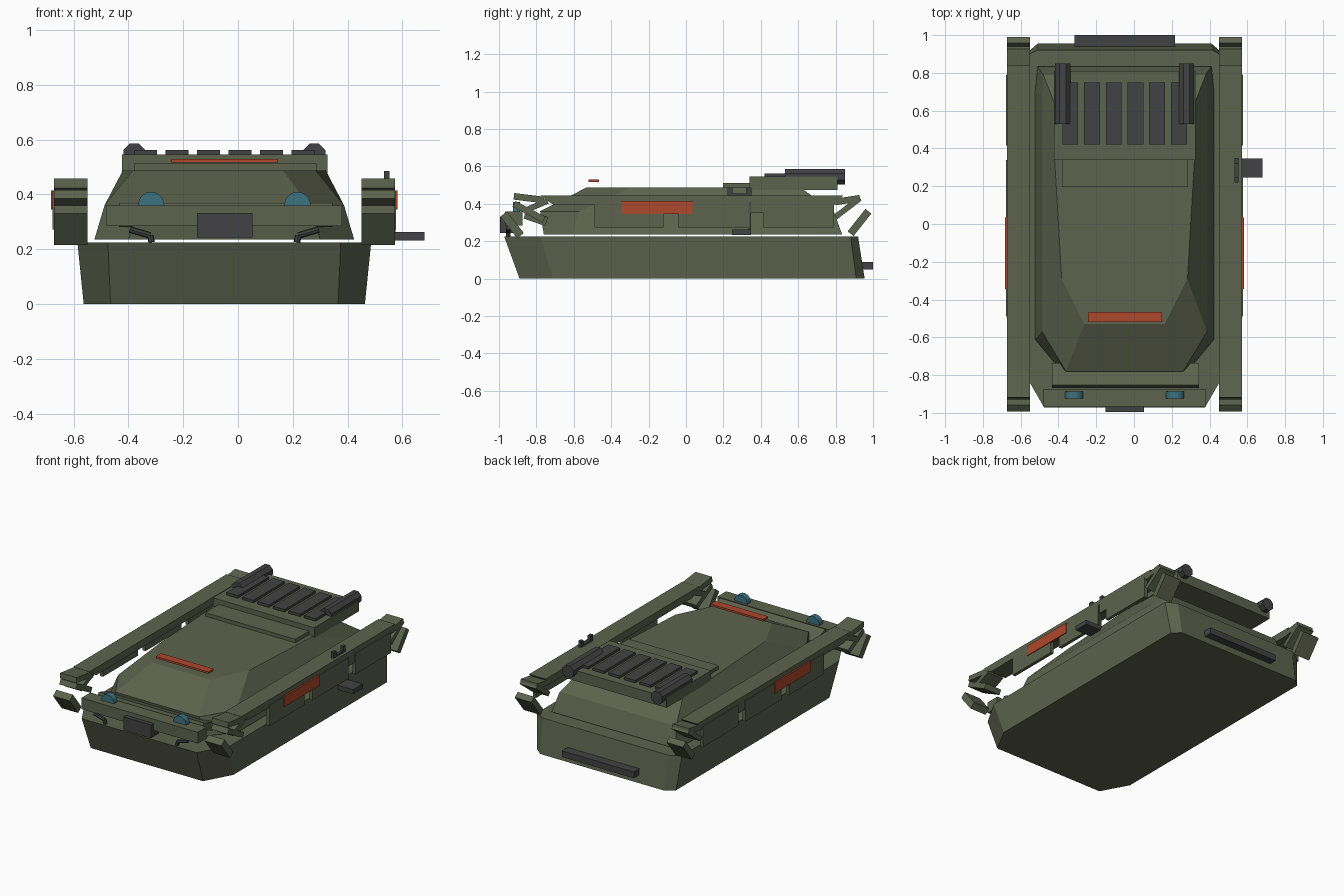
import bpy, bmesh, math
from mathutils import Matrix, Vector

cube = bpy.data.objects.get("Cube")
if cube:
    bpy.data.objects.remove(cube, do_unlink=True)

CX = -0.05  # centre line of the vehicle


def material(name, rgb):
    m = bpy.data.materials.new(name)
    m.use_nodes = True
    m.diffuse_color = (*rgb, 1)
    m.node_tree.nodes["Principled BSDF"].inputs["Base Color"].default_value = (*rgb, 1)
    return m


GREEN = material("olive green", (0.11, 0.125, 0.075))
DARK = material("dark grey", (0.055, 0.055, 0.058))
ORANGE = material("rust orange", (0.42, 0.065, 0.025))
BLUE = material("lamp blue", (0.045, 0.17, 0.22))


def finish(name, bm, mat):
    bmesh.ops.recalc_face_normals(bm, faces=bm.faces)
    me = bpy.data.meshes.new(name)
    bm.to_mesh(me)
    bm.free()
    me.materials.append(mat)
    ob = bpy.data.objects.new(name, me)
    bpy.context.collection.objects.link(ob)
    return ob


def box(name, x, y, z, mat):
    """Box from (low, high) ranges on each axis."""
    bm = bmesh.new()
    bmesh.ops.create_cube(bm, size=1)
    for v in bm.verts:
        for i, (lo, hi) in enumerate((x, y, z)):
            v.co[i] = (lo + hi) / 2 + v.co[i] * (hi - lo)
    return finish(name, bm, mat)


def plate(name, x, start, end, thick, mat):
    """Slanted plate running between two (y, z) points."""
    a, b = Vector(start), Vector(end)
    d = (b - a).normalized()
    n = Vector((-d.y, d.x)) * thick / 2
    return extrude_yz(name, x, [a + n, b + n, b - n, a - n], mat)


def extrude_yz(name, x, profile, mat):
    bm = bmesh.new()
    f = bm.faces.new([bm.verts.new((x[0], p[0], p[1])) for p in profile])
    r = bmesh.ops.extrude_face_region(bm, geom=[f])
    for v in r["geom"]:
        if isinstance(v, bmesh.types.BMVert):
            v.co.x = x[1]
    return finish(name, bm, mat)


def loft(name, rings, mat):
    """Mirrored half outlines stacked into a closed solid: (z, [(half width, y)])."""
    bm = bmesh.new()
    loops = []
    for z, half in rings:
        pts = half + [(-x, y) for x, y in reversed(half)]
        loops.append([bm.verts.new((CX + x, y, z)) for x, y in pts])
    for a, b in zip(loops, loops[1:]):
        for i in range(len(a)):
            j = (i + 1) % len(a)
            bm.faces.new((a[i], a[j], b[j], b[i]))
    bm.faces.new(loops[0])
    bm.faces.new(loops[-1])
    return finish(name, bm, mat)


def cylinder(name, start, end, radius, sides, mat, turn=0):
    a, b = Vector(start), Vector(end)
    bm = bmesh.new()
    rot = (b - a).to_track_quat("Z", "Y").to_matrix().to_4x4()
    bmesh.ops.create_cone(bm, cap_ends=True, segments=sides, radius1=radius,
                          radius2=radius, depth=(b - a).length,
                          matrix=Matrix.Translation((a + b) / 2) @ rot @ Matrix.Rotation(turn, 4, "Z"))
    return finish(name, bm, mat)


# Hull and superstructure
loft("lower_hull", [
    (0, [(0.46, 0.955), (0.513, 0.91), (0.513, -0.71), (0.415, -0.89)]),
    (0.225, [(0.465, 0.92), (0.536, 0.88), (0.536, -0.78), (0.425, -0.972)])], GREEN)
loft("upper_body", [
    (0.235, [(0.46, 0.835), (0.474, 0.70), (0.474, -0.61), (0.35, -0.76)]),
    (0.36, [(0.43, 0.79), (0.437, 0.68), (0.437, -0.57), (0.31, -0.78)]),
    (0.488, [(0.36, 0.61), (0.37, 0.34), (0.333, -0.29), (0.213, -0.53)])], GREEN)

# Engine deck with slats and exhausts
box("engine_deck", (-0.424, 0.326), (0.34, 0.81), (0.475, 0.545), GREEN)
box("roof_panel", (-0.38, 0.287), (0.197, 0.34), (0.47, 0.512), GREEN)
for i in range(6):
    x = CX + (i - 2.5) * 0.115
    box(f"deck_slat_{i + 1}", (x - 0.042, x + 0.042), (0.42, 0.75), (0.54, 0.562), DARK)

# Nose bars and centre box
box("front_bar", (-0.48, 0.38), (-0.967, -0.873), (0.285, 0.36), GREEN)
plate("inner_bar", (-0.434, 0.344), (-0.86, 0.345), (-0.745, 0.305), 0.05, GREEN)
box("front_winch", (-0.15, 0.053), (-0.995, -0.91), (0.243, 0.332), DARK)
box("rear_bumper", (-0.314, 0.217), (0.92, 1.0), (0.048, 0.09), DARK)
box("roof_marker", (-0.243, 0.146), (-0.52, -0.465), (0.517, 0.53), ORANGE)

for side, s in (("left", 1), ("right", -1)):
    def span(a, b):
        return tuple(sorted((CX + s * a, CX + s * b)))

    cylinder(f"{side}_exhaust", (CX + s * 0.328, 0.53, 0.545),
             (CX + s * 0.328, 0.85, 0.545), 0.044, 8, DARK, math.pi / 8)

    # Lamps and tow hooks on the nose
    lx = CX + s * 0.267
    cylinder(f"{side}_lamp", (lx, -0.925, 0.361), (lx, -0.888, 0.361), 0.048, 20, BLUE)
    cylinder(f"{side}_hook", (CX + s * 0.345, -0.95, 0.272),
             (CX + s * 0.27, -0.95, 0.25), 0.012, 8, DARK)
    cylinder(f"{side}_hook_end", (CX + s * 0.27, -0.95, 0.25),
             (CX + s * 0.265, -0.95, 0.225), 0.012, 8, DARK)

    # Side rail with hanging skirt plates
    wide = span(0.5, 0.622)
    extrude_yz(f"{side}_rail", wide,
               [(-0.78, 0.445), (0.84, 0.445), (0.80, 0.395), (-0.71, 0.395)], GREEN)
    for i, (a, b) in enumerate(((-0.49, -0.12), (-0.04, 0.34), (0.415, 0.79))):
        box(f"{side}_skirt_{i + 1}", span(0.605, 0.627), (a, b), (0.272, 0.41), GREEN)
    box(f"{side}_skirt_strip", span(0.605, 0.622), (-0.49, 0.79), (0.35, 0.41), GREEN)
    box(f"{side}_marker", span(0.62, 0.632), (-0.345, 0.035), (0.345, 0.415), ORANGE)

    # Slanted fender plates and flaps at both ends
    plate(f"{side}_front_fender", wide, (-0.92, 0.44), (-0.76, 0.42), 0.035, GREEN)
    plate(f"{side}_front_strut", wide, (-0.92, 0.40), (-0.76, 0.315), 0.035, GREEN)
    plate(f"{side}_front_brace", wide, (-0.87, 0.36), (-0.74, 0.415), 0.03, GREEN)
    plate(f"{side}_front_flap", wide, (-0.975, 0.345), (-0.885, 0.23), 0.045, GREEN)
    plate(f"{side}_rear_fender", wide, (0.80, 0.41), (0.93, 0.43), 0.035, GREEN)
    plate(f"{side}_rear_strut", wide, (0.80, 0.33), (0.93, 0.43), 0.03, GREEN)
    plate(f"{side}_rear_flap", wide, (0.975, 0.36), (0.88, 0.24), 0.04, GREEN)

# Step and grab handle on the left side only
box("side_step", (0.56, 0.68), (0.245, 0.347), (0.232, 0.262), DARK)
box("step_hanger", (0.555, 0.575), (0.335, 0.347), (0.25, 0.41), DARK)
box("handle_base", (0.532, 0.552), (0.23, 0.347), (0.44, 0.455), DARK)
for i, y in enumerate((0.235, 0.335)):
    box(f"handle_post_{i + 1}", (0.532, 0.552), (y - 0.014, y + 0.014), (0.44, 0.486), DARK)
